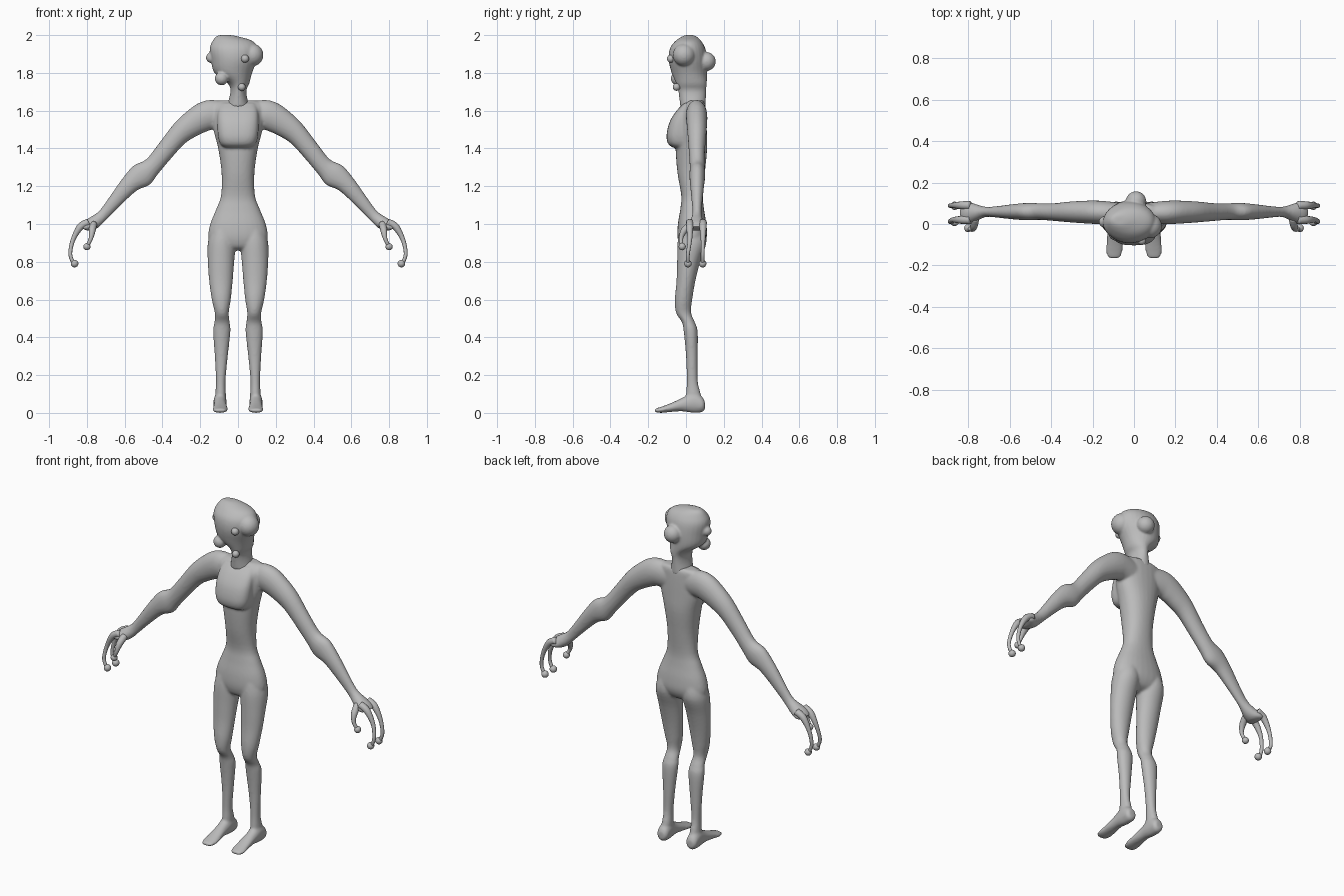
import bpy, bmesh, math
from mathutils import Vector, Matrix

cube = bpy.data.objects.get("Cube")
if cube:
    bpy.data.objects.remove(cube)

GREY = (0.5, 0.5, 0.5, 1)
skin = bpy.data.materials.new("grey_skin")
skin.use_nodes = True
skin.diffuse_color = GREY
skin.node_tree.nodes["Principled BSDF"].inputs["Base Color"].default_value = GREY


def spline(a, b, c, d, t):
    return b + 0.5 * t * (c - a + t * (2 * a - 5 * b + 4 * c - d + t * (3 * (b - c) + d - a)))


def loft(bm, rows, side=1, power=1.0, sides=28, steps=4):
    """Skin smooth closed rings; each row is (centre, half axis, half axis)."""
    rows = [[Vector(v) for v in r] for r in rows]
    n = len(rows)
    fine = []
    for i in range(n - 1):
        q = [rows[max(0, min(n - 1, i + k))] for k in (-1, 0, 1, 2)]
        for s in range(steps):
            fine.append([spline(*(r[j] for r in q), s / steps) for j in range(3)])
    fine.append(rows[-1])
    rings = []
    for c, u, v in fine:
        ring = []
        for k in range(sides):
            a = math.tau * k / sides
            cu, cv = math.cos(a), math.sin(a)
            p = c + u * math.copysign(abs(cu) ** power, cu) + v * math.copysign(abs(cv) ** power, cv)
            ring.append(bm.verts.new((p.x * side, p.y, p.z)))
        rings.append(ring)
    for lo, hi in zip(rings, rings[1:]):
        for k in range(sides):
            m = (k + 1) % sides
            bm.faces.new((lo[k], lo[m], hi[m], hi[k]))
    bm.faces.new(rings[0])
    bm.faces.new(rings[-1])


def slab(x0, z0, x1, z1, y0, y1):
    """Ring spanning two points in the front plane and a depth range."""
    return (((x0 + x1) / 2, (y0 + y1) / 2, (z0 + z1) / 2),
            ((x1 - x0) / 2, 0, (z1 - z0) / 2), (0, (y1 - y0) / 2, 0))


def level(z, x0, x1, y0, y1):
    return slab(x0, z, x1, z, y0, y1)


def upright(y, x0, x1, z0, z1):
    return (((x0 + x1) / 2, y, (z0 + z1) / 2), ((x1 - x0) / 2, 0, 0), (0, 0, (z1 - z0) / 2))


def tube(bm, points, radii, side):
    pts = [Vector(p) for p in points]
    rows = []
    for i, p in enumerate(pts):
        t = (pts[min(i + 1, len(pts) - 1)] - pts[max(i - 1, 0)]).normalized()
        v = t.cross(Vector((0, 1, 0))).normalized()
        rows.append((p, v.cross(t) * radii[i], v * radii[i]))
    loft(bm, rows, side, sides=12)


def ball(bm, centre, radius):
    bmesh.ops.create_uvsphere(bm, u_segments=20, v_segments=12, radius=radius,
                              matrix=Matrix.Translation(centre))


def finish(bm, name, voxel=0, smooth=0):
    bmesh.ops.recalc_face_normals(bm, faces=bm.faces)
    for f in bm.faces:
        f.smooth = True
    mesh = bpy.data.meshes.new(name)
    bm.to_mesh(mesh)
    bm.free()
    mesh.materials.append(skin)
    ob = bpy.data.objects.new(name, mesh)
    bpy.context.collection.objects.link(ob)
    if voxel:
        blend = ob.modifiers.new("blend", "REMESH")
        blend.mode = "VOXEL"
        blend.voxel_size = voxel
        blend.use_smooth_shade = True
        relax = ob.modifiers.new("relax", "SMOOTH")
        relax.iterations = smooth
    return ob


# Torso and raised chest
body = bmesh.new()
torso = [(1.655, .09, .02, .09), (1.64, .13, 0, .10), (1.6, .14, -.03, .105),
         (1.5, .13, -.05, .11), (1.4, .105, -.055, .112), (1.27, .087, -.045, .10),
         (1.15, .09, -.025, .09), (1.08, .115, -.03, .095), (1.0, .147, -.043, .108),
         (.93, .157, -.045, .11), (.88, .13, -.03, .085), (.86, .08, 0, .04)]
loft(body, [level(z, -w, w, f, b) for z, w, f, b in torso], power=.9)
chest = [(1.64, .09, -.01), (1.6, .105, -.05), (1.54, .11, -.087),
         (1.47, .107, -.103), (1.425, .095, -.095), (1.405, .075, -.07)]
loft(body, [level(z, -w, w, f, .05) for z, w, f in chest], power=.7)

# Legs, feet and arms on both sides
leg = [(.97, .02, .14, -.035, .1), (.9, .012, .16, -.045, .108), (.8, .02, .16, -.047, .075),
       (.7, .028, .153, -.05, .05), (.6, .038, .139, -.059, .033), (.53, .049, .123, -.053, .027),
       (.48, .044, .125, -.022, .047), (.43, .04, .132, -.012, .062), (.3, .054, .123, 0, .062),
       (.17, .066, .117, .004, .062), (.1, .064, .12, 0, .078), (.03, .065, .12, 0, .085)]
foot = [(.1, .075, .115, .02, .06), (.085, .062, .128, .004, .085), (.04, .06, .13, .0, .11),
        (-.02, .062, .128, .008, .08), (-.08, .056, .132, .005, .052),
        (-.13, .055, .135, 0, .033), (-.158, .065, .128, .003, .024), (-.167, .08, .115, .008, .018)]
arm = [(.05, 1.645, .05, 1.5, .01, .1), (.14, 1.657, .13, 1.5, 0, .11),
       (.205, 1.642, .165, 1.49, 0, .113), (.27, 1.597, .21, 1.47, .003, .112),
       (.34, 1.53, .28, 1.427, .008, .108), (.42, 1.425, .36, 1.34, .015, .1),
       (.487, 1.342, .425, 1.262, .02, .1), (.555, 1.308, .468, 1.207, .018, .102),
       (.62, 1.23, .535, 1.177, .022, .096), (.683, 1.14, .62, 1.1, .03, .087),
       (.738, 1.067, .69, 1.03, .034, .083), (.79, 1.032, .735, .985, .015, .095),
       (.825, 1.008, .77, .965, .0, .107), (.843, .985, .8, .965, .005, .105)]
for s in (1, -1):
    loft(body, [level(*r) for r in leg], s)
    loft(body, [upright(*r) for r in foot], s)
    loft(body, [slab(*r) for r in arm], s)
finish(body, "body", .007, 6)

# Fingers with round tips
for s, word in ((1, "left"), (-1, "right")):
    hand = bmesh.new()
    for y, tip in ((.02, .01), (.09, .088)):
        tube(hand, [(.79, y, 1.01), (.835, y, .985), (.874, y, .915), (.888, tip, .84), (.87, tip, .79)],
             (.02, .019, .012, .01, .01), s)
        ball(hand, (.865 * s, tip, .79), .02)
    tube(hand, [(.765, .03, 1.0), (.772, -.01, .965), (.78, -.027, .92), (.8, -.02, .88)],
         (.02, .018, .011, .01), s)
    ball(hand, (.8 * s, -.02, .88), .019)
    finish(hand, word + "_fingers")

# Lopsided head with neck and lumps
head = bmesh.new()
skull = [(1.62, -.06, .06, -.03, .105), (1.7, -.04, .044, -.04, .106), (1.745, -.055, .06, -.052, .11),
         (1.8, -.125, .075, -.076, .112), (1.87, -.143, .10, -.092, .112), (1.93, -.15, .105, -.085, .102),
         (1.97, -.134, .075, -.055, .08), (1.993, -.115, .0, -.02, .055), (2.0, -.095, -.04, .0, .035)]
loft(head, [level(*r) for r in skull])
lumps = [(.075, -.01, 1.895, .06), (.01, .108, 1.86, .05), (-.142, .01, 1.88, .028),
         (-.087, -.045, 1.77, .036)]
for x, y, z, r in lumps:
    ball(head, (x, y, z), r)
finish(head, "head", .006, 5)

# Small face knobs
for name, centre, r in (("eye_knob", (.037, -.08, 1.875), .021), ("chin_knob", (.02, -.05, 1.725), .02)):
    knob = bmesh.new()
    ball(knob, centre, r)
    finish(knob, name)
